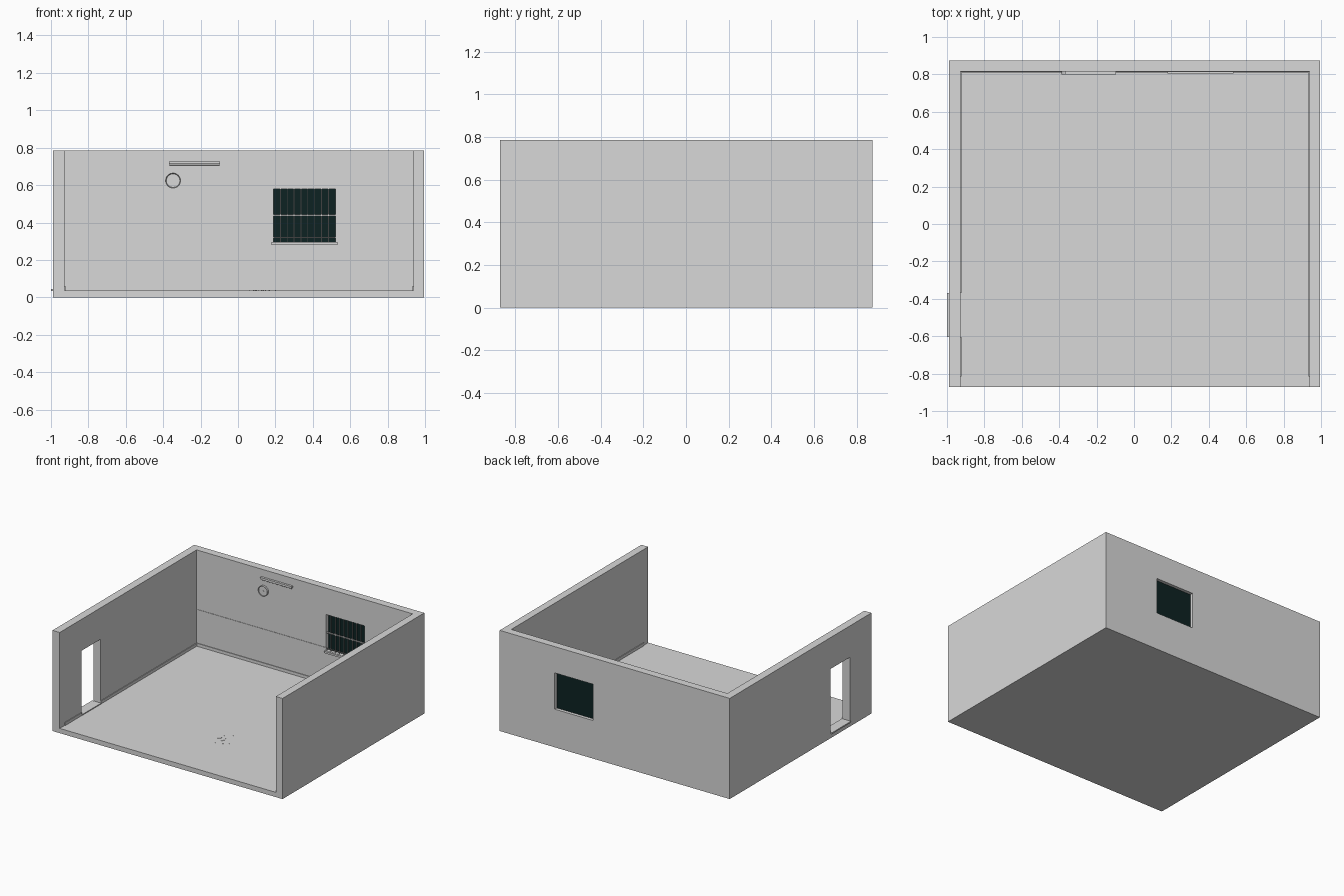
import bpy, bmesh, math, random
from mathutils import Matrix, Vector

if "Cube" in bpy.data.objects:
    bpy.data.objects.remove(bpy.data.objects["Cube"], do_unlink=True)


def material(name, rgb):
    m = bpy.data.materials.new(name)
    m.use_nodes = True
    m.diffuse_color = (*rgb, 1)
    m.node_tree.nodes["Principled BSDF"].inputs["Base Color"].default_value = (*rgb, 1)
    return m


PLASTER = material("light grey", (0.69, 0.69, 0.69))
GLASS = material("dark glass", (0.004, 0.016, 0.016))


def finish(bm, name, mat):
    bmesh.ops.recalc_face_normals(bm, faces=bm.faces)
    mesh = bpy.data.meshes.new(name)
    bm.to_mesh(mesh)
    bm.free()
    mesh.materials.append(mat)
    obj = bpy.data.objects.new(name, mesh)
    bpy.context.collection.objects.link(obj)
    return obj


def add_box(bm, lo, hi):
    lo, hi = Vector(lo), Vector(hi)
    place = Matrix.Translation((lo + hi) / 2) @ Matrix.Diagonal((*(hi - lo), 1))
    bmesh.ops.create_cube(bm, size=1, matrix=place)


def box(name, lo, hi, mat=PLASTER):
    bm = bmesh.new()
    add_box(bm, lo, hi)
    return finish(bm, name, mat)


def pierced_wall(name, outer, hole, to_world, depth):
    """Rectangle (u0, u1, v0, v1) with a rectangular opening, given thickness."""
    bm = bmesh.new()

    def ring(r):
        return [bm.verts.new(to_world(r[i], r[j])) for i, j in ((0, 2), (1, 2), (1, 3), (0, 3))]
    a, b = ring(outer), ring(hole)
    faces = [bm.faces.new((a[i], a[(i + 1) % 4], b[(i + 1) % 4], b[i])) for i in range(4)]
    new = bmesh.ops.extrude_face_region(bm, geom=faces, use_keep_orig=True)["geom"]
    bmesh.ops.translate(bm, vec=depth, verts=[g for g in new if isinstance(g, bmesh.types.BMVert)])
    return finish(bm, name, PLASTER)


# Main room dimensions
X0, X1, Y0, Y1, TOP = -0.99, 0.995, -0.872, 0.875, 0.785
IN0, IN1, BACK, FLOOR = -0.928, 0.937, 0.815, 0.037
DOOR = (-0.605, -0.37, 0.04, 0.54)
WINDOW = (0.19, 0.52, 0.297, 0.58)

# Floor and walls
box("floor", (IN0, Y0, 0), (IN1, BACK, FLOOR))
box("left_wall", (IN1, Y0, 0), (X1, BACK, TOP))
pierced_wall("right_wall", (Y0, BACK, 0, TOP), DOOR,
             lambda u, v: (IN0, u, v), (X0 - IN0, 0, 0))
pierced_wall("back_wall", (X0, X1, 0, TOP), WINDOW,
             lambda u, v: (u, BACK, v), (0, Y1 - BACK, 0))
box("door_threshold", (-1.0, DOOR[0], 0.034), (-0.922, DOOR[1], 0.044))

# Skirting along the base of the walls, open at the door
SK, ST = 0.06, 0.005
box("back_skirting", (IN0, BACK - ST, FLOOR), (IN1, BACK, SK))
box("left_skirting", (IN1 - ST, -0.815, FLOOR), (IN1, BACK - ST, SK))
box("right_skirting_front", (IN0, -0.815, FLOOR), (IN0 + ST, DOOR[0], SK))
box("right_skirting_rear", (IN0, DOOR[1], FLOOR), (IN0 + ST, BACK - ST, SK))

# Thin rail across the back wall
box("wall_rail", (IN0, BACK - 0.003, 0.317), (IN1, BACK, 0.323))

# Window: recessed pane, bars and sill
wx0, wx1, wz0, wz1 = WINDOW
box("window_pane", (wx0, 0.842, wz0), (wx1, 0.85, wz1), GLASS)
bm = bmesh.new()
for i in range(1, 9):
    x = wx0 + (wx1 - wx0) * i / 9
    add_box(bm, (x - 0.002, 0.822, wz0), (x + 0.002, 0.826, wz1))
add_box(bm, (wx0, 0.819, 0.434), (wx1, 0.829, 0.442))
finish(bm, "window_bars", PLASTER)
box("window_sill", (0.178, 0.804, 0.281), (0.532, BACK, 0.295))

# Strip lamp: mounting bar with a tube below
box("lamp_housing", (-0.37, 0.798, 0.715), (-0.095, BACK, 0.727))
bm = bmesh.new()
bmesh.ops.create_cone(bm, cap_ends=True, segments=12, radius1=0.005, radius2=0.005, depth=0.265,
                      matrix=Matrix.Translation((-0.2325, 0.806, 0.711)) @ Matrix.Rotation(math.pi / 2, 4, "Y"))
finish(bm, "lamp_tube", PLASTER)

# Wall clock with raised rim and hands
cx, cz = -0.347, 0.624


def disc(name, radius, front):
    bm = bmesh.new()
    bmesh.ops.create_cone(bm, cap_ends=True, segments=32, radius1=radius, radius2=radius, depth=BACK - front,
                          matrix=Matrix.Translation((cx, (front + BACK) / 2, cz)) @ Matrix.Rotation(math.pi / 2, 4, "X"))
    return bm


bm = disc("clock_body", 0.04, 0.8)
face = min(bm.faces, key=lambda f: f.calc_center_median().y)
bmesh.ops.inset_region(bm, faces=[face], thickness=0.004)
bmesh.ops.translate(bm, vec=(0, 0.004, 0), verts=face.verts)
finish(bm, "clock_body", PLASTER)
box("clock_hour_hand", (cx, 0.801, cz - 0.001), (cx + 0.016, 0.803, cz + 0.001))
box("clock_minute_hand", (cx - 0.004, 0.801, cz - 0.001), (cx + 0.004, 0.803, cz + 0.003))

# Small crumbs on the floor
random.seed(4)
bm = bmesh.new()
for _ in range(16):
    x, y = random.gauss(0.12, 0.05), random.gauss(-0.36, 0.04)
    add_box(bm, (x, y, FLOOR), (x + 0.004, y + 0.004, FLOOR + 0.002))
finish(bm, "floor_crumbs", PLASTER)
